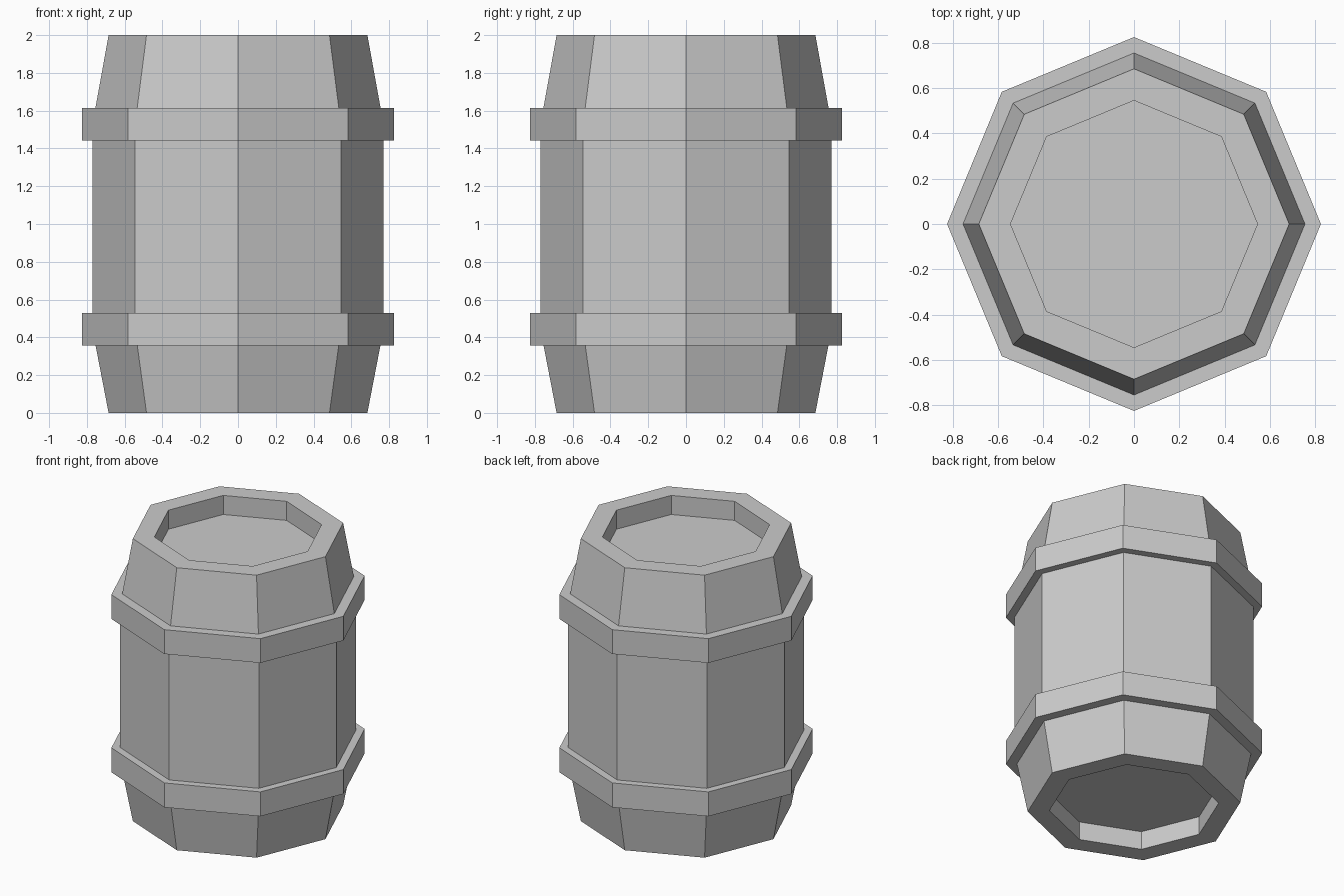
import bpy, bmesh
from math import cos, sin, tau

if "Cube" in bpy.data.objects:
    bpy.data.objects.remove(bpy.data.objects["Cube"])

SIDES = 8


def lathe(name, profile, closed=False):
    """Revolve (radius, z) points into a faceted eight-sided part."""
    bm = bmesh.new()
    rings = [[bm.verts.new((r * cos(tau * i / SIDES), r * sin(tau * i / SIDES), z))
              for i in range(SIDES)] for r, z in profile]
    pairs = list(zip(rings, rings[1:]))
    if closed:
        pairs.append((rings[-1], rings[0]))
    else:
        bm.faces.new(rings[0])
        bm.faces.new(rings[-1])
    for a, b in pairs:
        for i in range(SIDES):
            j = (i + 1) % SIDES
            bm.faces.new((a[i], a[j], b[j], b[i]))
    bmesh.ops.recalc_face_normals(bm, faces=bm.faces)
    mesh = bpy.data.meshes.new(name)
    bm.to_mesh(mesh)
    bm.free()
    obj = bpy.data.objects.new(name, mesh)
    bpy.context.collection.objects.link(obj)
    return obj


# Barrel body with recessed ends
lathe("barrel_body", [(0.545, 0.13), (0.545, 0), (0.685, 0), (0.77, 0.44),
                      (0.77, 1.53), (0.685, 2), (0.545, 2), (0.545, 1.865)])

# Hoops around the body
for name, low, high in (("lower_hoop", 0.357, 0.53), ("upper_hoop", 1.443, 1.615)):
    lathe(name, [(0.74, low), (0.825, low), (0.825, high), (0.74, high)], closed=True)
